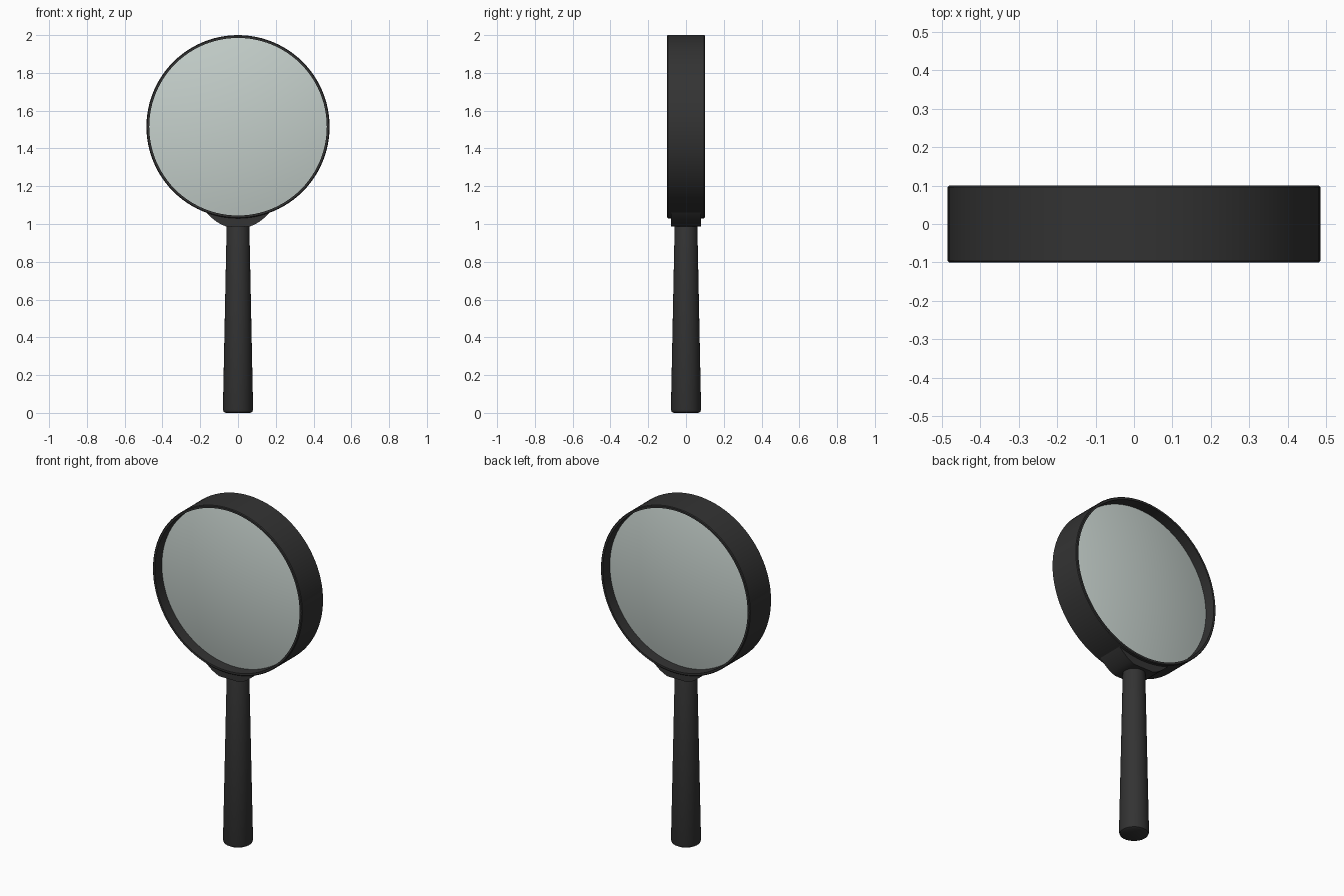
import bpy, bmesh, math
from mathutils import Matrix, Vector

if "Cube" in bpy.data.objects:
    bpy.data.objects.remove(bpy.data.objects["Cube"])

CZ = 1.515      # centre height of the lens
R_OUT, R_IN = 0.485, 0.47


def material(name, rgba):
    m = bpy.data.materials.new(name)
    m.diffuse_color = rgba
    m.use_nodes = True
    m.node_tree.nodes["Principled BSDF"].inputs["Base Color"].default_value = m.diffuse_color
    return m


black = material("black plastic", (0.033, 0.033, 0.033, 1))
glass = material("pale glass", (0.56, 0.63, 0.60, 0.7))


def finish(name, bm, mat, angle=35):
    bmesh.ops.remove_doubles(bm, verts=bm.verts, dist=1e-5)
    bmesh.ops.recalc_face_normals(bm, faces=bm.faces)
    me = bpy.data.meshes.new(name)
    bm.to_mesh(me)
    bm.free()
    me.materials.append(mat)
    ob = bpy.data.objects.new(name, me)
    bpy.context.collection.objects.link(ob)
    bpy.ops.object.select_all(action='DESELECT')
    ob.select_set(True)
    bpy.context.view_layer.objects.active = ob
    bpy.ops.object.shade_smooth_by_angle(angle=math.radians(angle))
    return ob


def lathe(name, profile, mat, steps, closed=False, matrix=Matrix()):
    """Spin (radius, height) points around z, then place with the matrix."""
    bm = bmesh.new()
    vs = [bm.verts.new((r, 0, h)) for r, h in profile]
    pairs = list(zip(vs, vs[1:])) + ([(vs[-1], vs[0])] if closed else [])
    es = [bm.edges.new(p) for p in pairs]
    bmesh.ops.spin(bm, geom=vs + es, cent=(0, 0, 0), axis=(0, 0, 1),
                   angle=2 * math.pi, steps=steps, use_duplicate=False)
    bmesh.ops.transform(bm, matrix=matrix, verts=bm.verts)
    return finish(name, bm, mat)


# lathe axis turned to run along y through the lens centre
facing = Matrix.Translation((0, 0, CZ)) @ Matrix.Rotation(math.pi / 2, 4, 'X')

# rim: wide thin ring with slightly softened edges
b = 0.004
lathe("rim", [(R_IN, -0.1), (R_OUT - b, -0.1), (R_OUT, -0.1 + b),
              (R_OUT, 0.1 - b), (R_OUT - b, 0.1), (R_IN, 0.1)],
      black, 96, closed=True, matrix=facing)

# lens: two shallow domes meeting the rim wall
edge, bulge, n = 0.035, 0.05, 12
dome = [(R_IN * i / n, edge + bulge * (1 - (i / n) ** 2)) for i in range(n + 1)]
lathe("lens", dome + [(r, -h) for r, h in reversed(dome)], glass, 96,
      matrix=facing)

# handle: tapered round grip with a softened end
lathe("handle", [(0, 0), (0.066, 0), (0.076, 0.006), (0.08, 0.018),
                 (0.06, 0.995), (0.055, 1.01), (0, 1.01)], black, 48)

# collar: cup-shaped block joining the handle to the rim
side = [(0.065, 0.988), (0.09, 0.998), (0.115, 1.013), (0.14, 1.033),
        (0.16, 1.052), (0.175, 1.07)]
a0 = math.asin(0.175 / 0.478)
arc = [(0.478 * math.sin(a), CZ - 0.478 * math.cos(a))
       for a in (a0 * (1 - i / 6) for i in range(1, 12))]
outline = side + arc + [(-x, z) for x, z in reversed(side)]
bm = bmesh.new()
face = bm.faces.new([bm.verts.new((x, -0.08, z)) for x, z in outline])
ext = bmesh.ops.extrude_face_region(bm, geom=[face], use_keep_orig=True)
bmesh.ops.translate(bm, vec=Vector((0, 0.16, 0)),
                    verts=[g for g in ext["geom"] if isinstance(g, bmesh.types.BMVert)])
finish("collar", bm, black)
